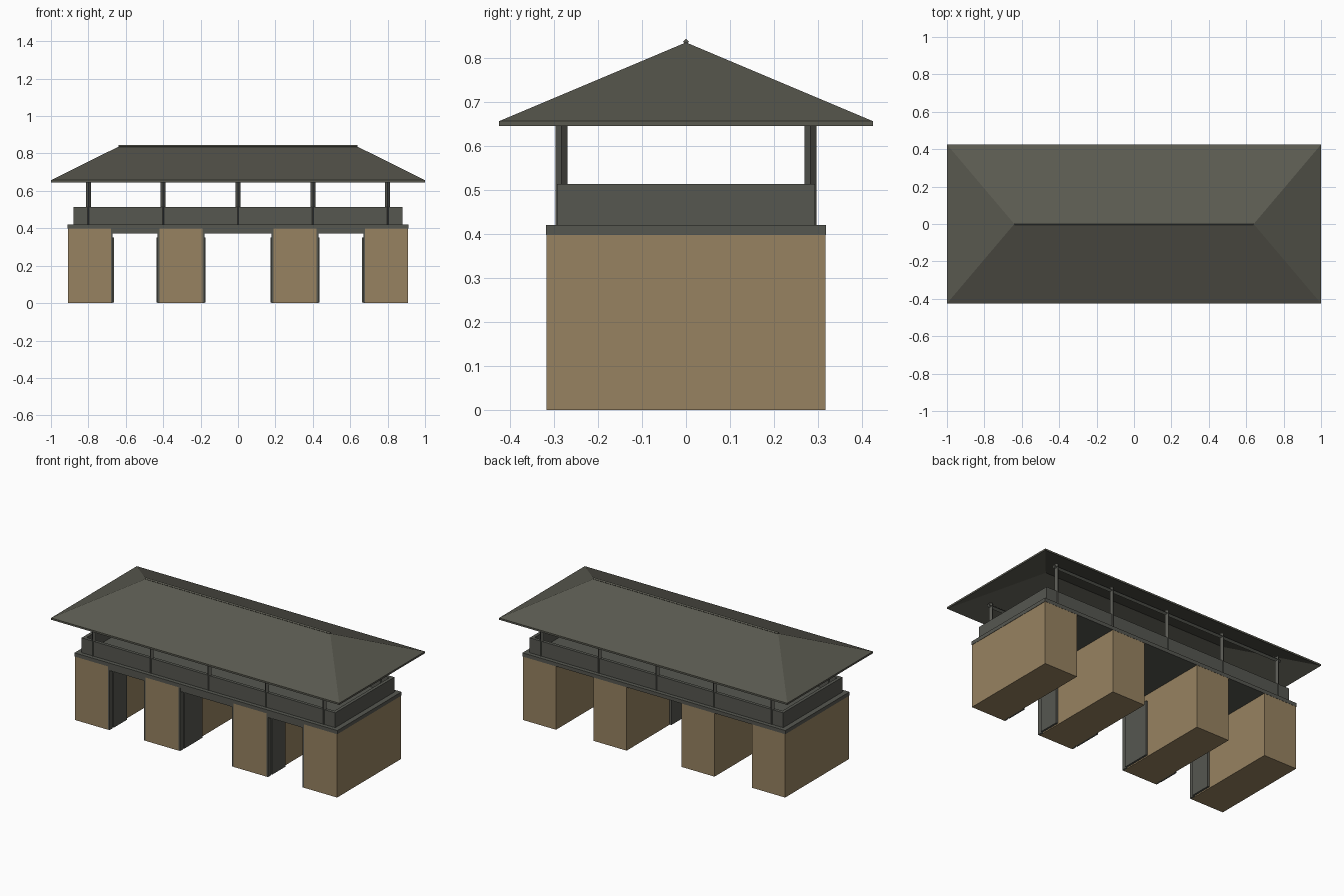
import bpy, bmesh, math
from mathutils import Vector

if "Cube" in bpy.data.objects:
    bpy.data.objects.remove(bpy.data.objects["Cube"])


def mat(name, rgb):
    m = bpy.data.materials.new(name)
    m.diffuse_color = (*rgb, 1)
    m.use_nodes = True
    m.node_tree.nodes["Principled BSDF"].inputs["Base Color"].default_value = m.diffuse_color
    return m


STONE = mat("tan stone", (0.31, 0.225, 0.12))
ROOF = mat("grey roof", (0.102, 0.101, 0.08))
TIMBER = mat("grey timber", (0.093, 0.095, 0.081))


def finish(name, bm, material):
    bmesh.ops.recalc_face_normals(bm, faces=bm.faces)
    me = bpy.data.meshes.new(name)
    bm.to_mesh(me)
    bm.free()
    me.materials.append(material)
    ob = bpy.data.objects.new(name, me)
    bpy.context.collection.objects.link(ob)
    return ob


def box(name, x0, x1, y0, y1, z0, z1, material):
    bm = bmesh.new()
    bmesh.ops.create_cube(bm, size=1)
    for v in bm.verts:
        v.co = Vector((x1 if v.co.x > 0 else x0,
                       y1 if v.co.y > 0 else y0,
                       z1 if v.co.z > 0 else z0))
    return finish(name, bm, material)


def rod(name, a, b, r, material):
    # four-sided rod set on edge between two points
    a, b = Vector(a), Vector(b)
    d = b - a
    bm = bmesh.new()
    bmesh.ops.create_cone(bm, cap_ends=True, segments=4, radius1=r, radius2=r, depth=d.length)
    ob = finish(name, bm, material)
    for v in ob.data.vertices:
        v.co = d.to_track_quat('Z', 'Y') @ v.co + (a + b) / 2
    return ob


# stone piers
for x0, x1 in ((-0.91, -0.68), (-0.42, -0.19), (0.19, 0.42), (0.68, 0.91)):
    box("pier", x0, x1, -0.317, 0.317, 0, 0.4, STONE)

# deck
box("deck", -0.912, 0.912, -0.318, 0.318, 0.398, 0.421, TIMBER)

# gates: jambs, lintel and open leaves in each passage
for x0, x1, leaf in ((-0.68, -0.42, 0.13), (-0.19, 0.19, 0.18), (0.42, 0.68, 0.13)):
    box("gate_lintel", x0, x1, -0.315, -0.285, 0.373, 0.398, TIMBER)
    for x, s in ((x0, 1), (x1, -1)):
        a, b = sorted((x, x + s * 0.01))
        box("gate_jamb", a, b, -0.316, -0.285, 0, 0.398, TIMBER)
        a, b = sorted((x + s * 0.004, x + s * 0.016))
        box("gate_leaf", a, b, -0.284, -0.284 + leaf, 0.004, 0.35, TIMBER)

# parapet around the gallery
for s in (-1, 1):
    a, b = sorted((s * 0.273, s * 0.293))
    box("long_parapet", -0.88, 0.88, a, b, 0.42, 0.514, TIMBER)
    a, b = sorted((s * 0.86, s * 0.88))
    box("end_parapet", a, b, -0.273, 0.273, 0.42, 0.514, TIMBER)

# posts and the beams they carry under the roof
for x in (-0.8, -0.4, 0, 0.4, 0.8):
    for y in (-0.2835, 0.2835):
        rod("post", (x, y, 0.42), (x, y, 0.69), 0.0135, TIMBER)
for y in (-0.2835, 0.2835):
    rod("wall_plate", (-0.82, y, 0.67), (0.82, y, 0.67), 0.012, TIMBER)

# hipped roof shell: outer skin, inner skin and eave rim
bm = bmesh.new()


def ring(z):
    return [bm.verts.new((x, y, z)) for x, y in ((-1, -0.425), (1, -0.425), (1, 0.425), (-1, 0.425))]


def hips(e, z):
    l, r = bm.verts.new((-0.64, 0, z)), bm.verts.new((0.64, 0, z))
    for f in ((e[0], e[1], r, l), (e[1], e[2], r), (e[2], e[3], l, r), (e[3], e[0], l)):
        bm.faces.new(f)


top, low = ring(0.657), ring(0.646)
hips(top, 0.836)
hips(low, 0.822)
for i in range(4):
    j = (i + 1) % 4
    bm.faces.new((low[i], low[j], top[j], top[i]))
finish("roof", bm, ROOF)

# ridge cap
rod("ridge_cap", (-0.64, 0, 0.838), (0.64, 0, 0.838), 0.007, ROOF)
